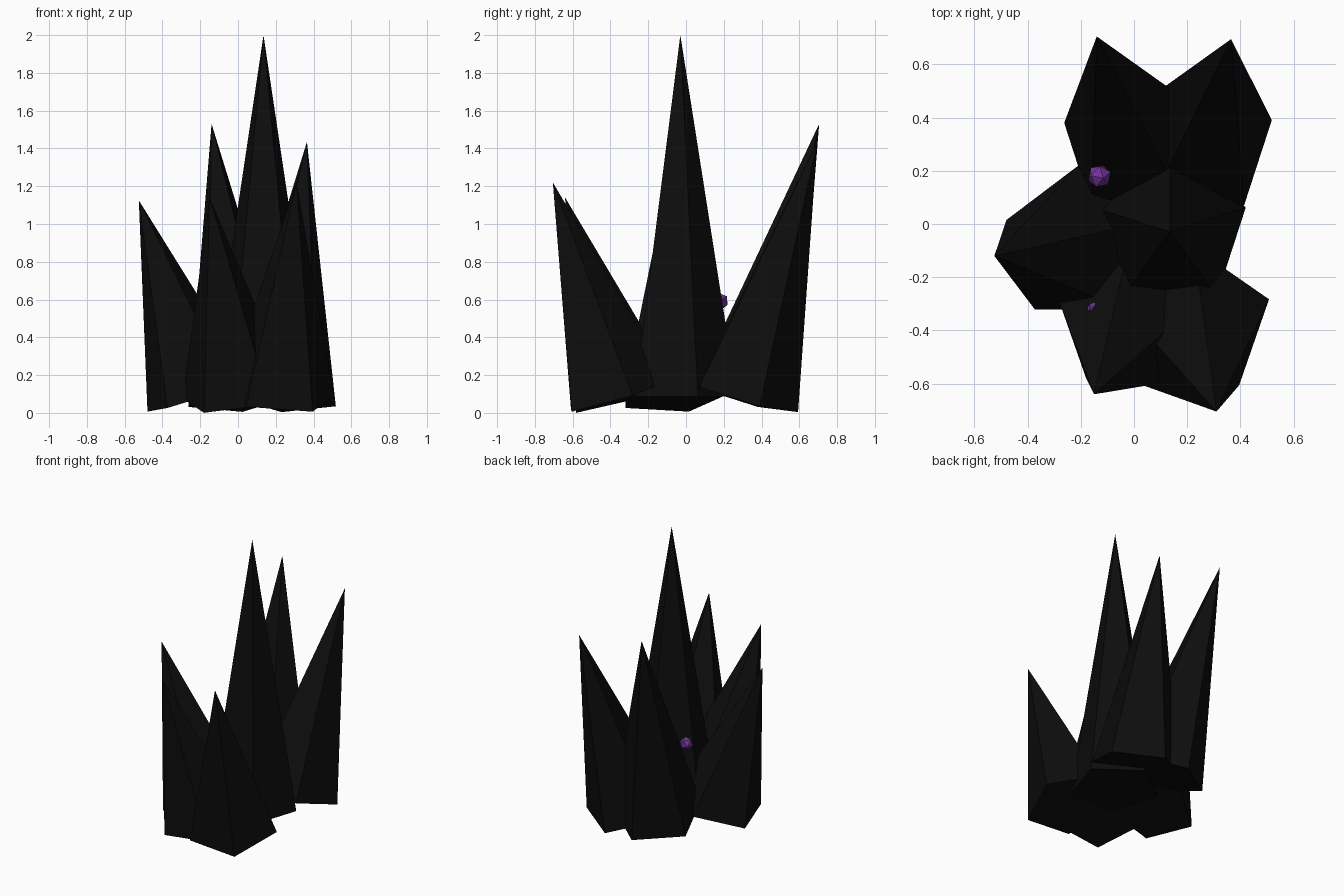
import bpy
from math import radians, pi
from mathutils import Vector, Matrix

if "Cube" in bpy.data.objects:
    bpy.data.objects.remove(bpy.data.objects["Cube"])


def material(name, rgb):
    m = bpy.data.materials.new(name)
    m.diffuse_color = (*rgb, 1)
    m.use_nodes = True
    m.node_tree.nodes["Principled BSDF"].inputs["Base Color"].default_value = m.diffuse_color
    return m


BLACK = material("black_stone", (0.004, 0.004, 0.004))
PURPLE = material("purple_crystal", (0.17, 0.035, 0.32))

RADIUS = 0.3
BASE_Z = 0.087


# five-sided spike standing from a base centre to its tip
def spike(name, base, tip):
    base, tip = Vector((*base, BASE_Z)), Vector(tip)
    axis = tip - base
    bpy.ops.mesh.primitive_cone_add(vertices=5, radius1=RADIUS, radius2=0,
                                    depth=axis.length)
    ob = bpy.context.object
    ob.name = name
    turn = Vector((0, 0, 1)).rotation_difference(axis).to_matrix().to_4x4()
    ob.data.transform(Matrix.Translation((base + tip) / 2) @ turn)
    ob.data.materials.append(BLACK)


# tall upright spike and the ring leaning outwards around it
spike("centre_spike", (0.135, -0.03), (0.135, -0.03, 2.0))
spike("back_left_spike", (0.02, 0.295), (-0.14, 0.705, 1.53))
spike("back_right_spike", (0.235, 0.305), (0.365, 0.695, 1.435))
spike("left_spike", (-0.206, -0.079), (-0.525, -0.12, 1.125))
spike("front_left_spike", (-0.009, -0.35), (-0.15, -0.64, 1.14))
spike("front_right_spike", (0.222, -0.375), (0.31, -0.705, 1.22))


# small faceted crystals between the spikes
def gem(name, loc, turn):
    bpy.ops.mesh.primitive_ico_sphere_add(subdivisions=1, radius=0.046,
                                          location=loc, rotation=turn)
    ob = bpy.context.object
    ob.name = name
    ob.data.materials.append(PURPLE)


gem("back_crystal", (-0.13, 0.18, 0.59), (0.3, 0.2, 0.5))
gem("front_crystal", (-0.14, -0.335, 0.42), (0.1, 0.4, 0.2))
